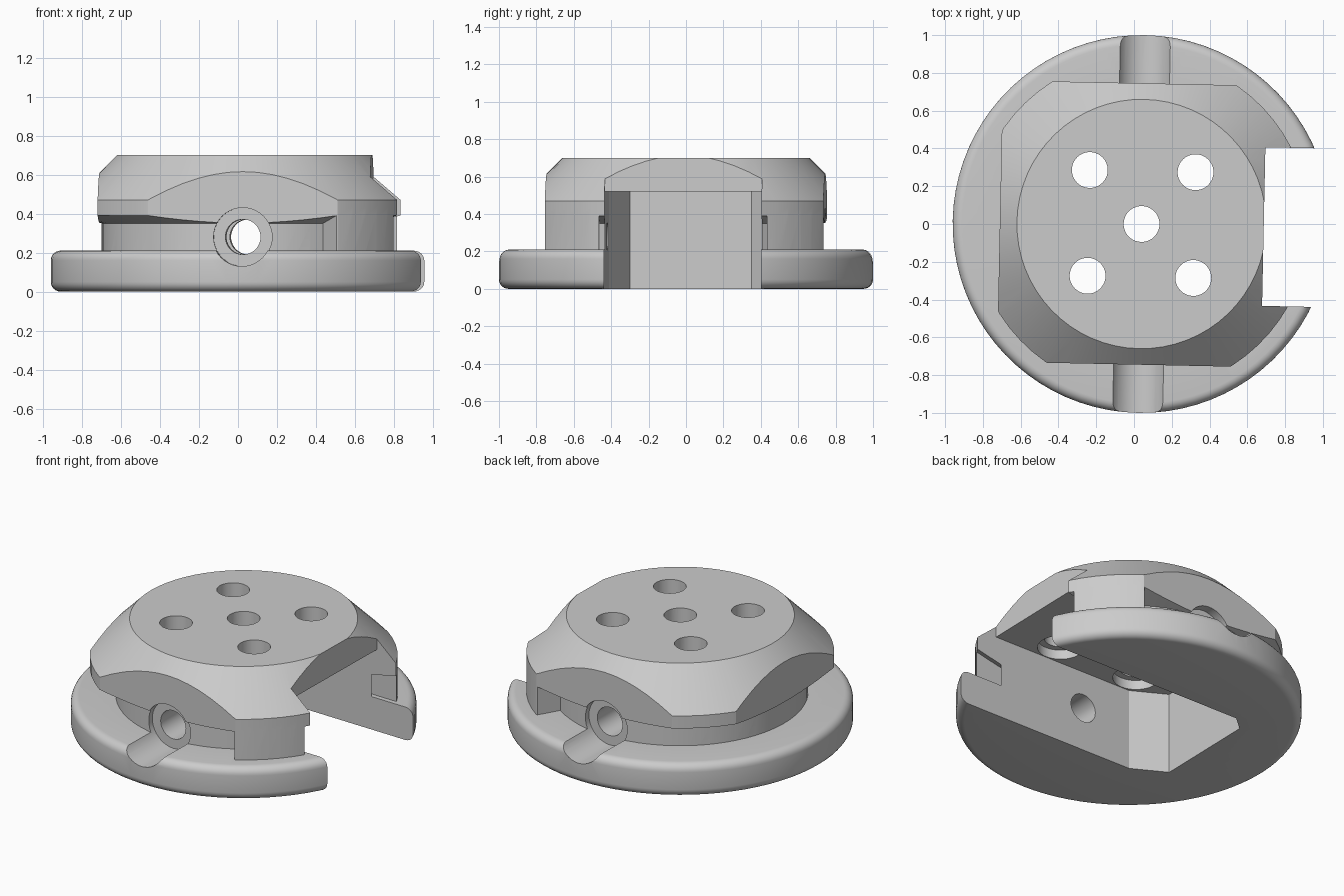
import bpy, bmesh, math
from mathutils import Matrix, Vector

cube = bpy.data.objects.get("Cube")
if cube:
    bpy.data.objects.remove(cube, do_unlink=True)

GREY = (0.6, 0.6, 0.6)
mat = bpy.data.materials.new("plain grey")
mat.use_nodes = True
mat.diffuse_color = (*GREY, 1)
mat.node_tree.nodes["Principled BSDF"].inputs["Base Color"].default_value = (*GREY, 1)

# The turned parts share one axis, twisted slightly about z
FRAME = Matrix.Translation((0.04, 0, 0)) @ Matrix.Rotation(math.radians(-1.2), 4, "Z")


def finish(name, bm):
    bmesh.ops.recalc_face_normals(bm, faces=bm.faces)
    mesh = bpy.data.meshes.new(name)
    bm.to_mesh(mesh)
    bm.free()
    mesh.materials.append(mat)
    obj = bpy.data.objects.new(name, mesh)
    bpy.context.collection.objects.link(obj)
    obj.matrix_world = FRAME
    return obj


def lathe(name, profile, steps=64):
    bm = bmesh.new()
    verts = [bm.verts.new((r, 0, z)) for r, z in profile]
    edges = [bm.edges.new(pair) for pair in zip(verts, verts[1:])]
    bmesh.ops.spin(bm, geom=verts + edges, cent=(0, 0, 0), axis=(0, 0, 1),
                   angle=math.tau, steps=steps, use_duplicate=False)
    bmesh.ops.remove_doubles(bm, verts=bm.verts, dist=1e-4)
    return finish(name, bm)


def prism(name, outline, low, high):
    bm = bmesh.new()
    face = bm.faces.new([bm.verts.new((x, y, low)) for x, y in outline])
    top = bmesh.ops.extrude_face_region(bm, geom=[face])["geom"]
    bmesh.ops.translate(bm, vec=(0, 0, high - low),
                        verts=[v for v in top if isinstance(v, bmesh.types.BMVert)])
    return finish(name, bm)


def rod(name, radius, start, end):
    start, end = Vector(start), Vector(end)
    axis = end - start
    turn = axis.to_track_quat("Z", "Y").to_matrix().to_4x4()
    bm = bmesh.new()
    bmesh.ops.create_cone(bm, cap_ends=True, segments=40, radius1=radius, radius2=radius,
                          depth=axis.length,
                          matrix=Matrix.Translation((start + end) / 2) @ turn)
    return finish(name, bm)


def combine(target, other, operation):
    bpy.context.view_layer.objects.active = target
    mod = target.modifiers.new("shape", "BOOLEAN")
    mod.operation, mod.solver, mod.object = operation, "EXACT", other
    bpy.ops.object.modifier_apply(modifier=mod.name)
    bpy.data.objects.remove(other, do_unlink=True)


def rect(x0, x1, y0, y1):
    return [(x0, y0), (x1, y0), (x1, y1), (x0, y1)]


# Base flange with rounded rims
R, B, TOP = 1.0, 0.05, 0.21
arc = [math.radians(a) for a in range(0, 91, 15)]
rim = [(R - B + B * math.sin(a), B - B * math.cos(a)) for a in arc]
rim += [(R - B + B * math.cos(a), TOP - B + B * math.sin(a)) for a in arc]
flange = lathe("base_flange", [(0, 0)] + rim + [(0, TOP)], 80)

# Conical head on a narrower neck, trimmed flat on three sides
head = lathe("head", [(0, 0.7), (0.66, 0.7), (0.89, 0.47), (0.89, 0.39),
                      (0.74, 0.35), (0.74, 0.1), (0, 0.1)])
combine(head, prism("trim", rect(-0.75, 1.2, -0.745, 0.745), -1, 2), "INTERSECT")

# Two legs beside the mouth, running down to the flange
for side in (-1, 1):
    leg = lathe("leg", [(0, 0.1), (0.89, 0.1), (0.89, 0.44), (0, 0.44)])
    wedge = [(0.38, 0.45), (1.2, 0.45), (1.2, 0.745), (0.48, 0.745), (0.4, 0.6)]
    combine(leg, prism("wedge", [(x, y * side) for x, y in wedge], -1, 2), "INTERSECT")
    combine(head, leg, "UNION")
combine(head, flange, "UNION")
body = head
body.name = "adapter_body"

# Underside pocket and the open mouth
pocket = [(1.4, -0.42), (1.4, 0.42), (-0.46, 0.42), (-0.55, 0.34), (-0.55, -0.31), (-0.34, -0.42)]
combine(body, prism("pocket", pocket, -0.5, 0.52), "DIFFERENCE")
combine(body, prism("mouth", rect(0.647, 1.4, -0.42, 0.42), -0.6, 1), "DIFFERENCE")

# Vertical bolt holes, recessed from below
for x, y in [(0, 0), (-0.28, -0.28), (-0.28, 0.28), (0.28, -0.28), (0.28, 0.28)]:
    combine(body, rod("bolt_hole", 0.095, (x, y, 0.3), (x, y, 1)), "DIFFERENCE")
    combine(body, rod("bolt_recess", 0.135, (x, y, 0.4), (x, y, 0.58)), "DIFFERENCE")

# Cross screw hole with a wide trough sunk into the flange at each end
combine(body, rod("screw_hole", 0.09, (0, -1.3, 0.28), (0, 1.3, 0.28)), "DIFFERENCE")
for side in (-1, 1):
    combine(body, rod("screw_trough", 0.15, (0, side * 0.69, 0.28), (0, side * 1.3, 0.28)),
            "DIFFERENCE")

body.data.materials.clear()
body.data.materials.append(mat)
for poly in body.data.polygons:
    poly.material_index = 0
bpy.ops.object.select_all(action="DESELECT")
body.select_set(True)
bpy.context.view_layer.objects.active = body
bpy.ops.object.shade_smooth_by_angle(angle=math.radians(25))
